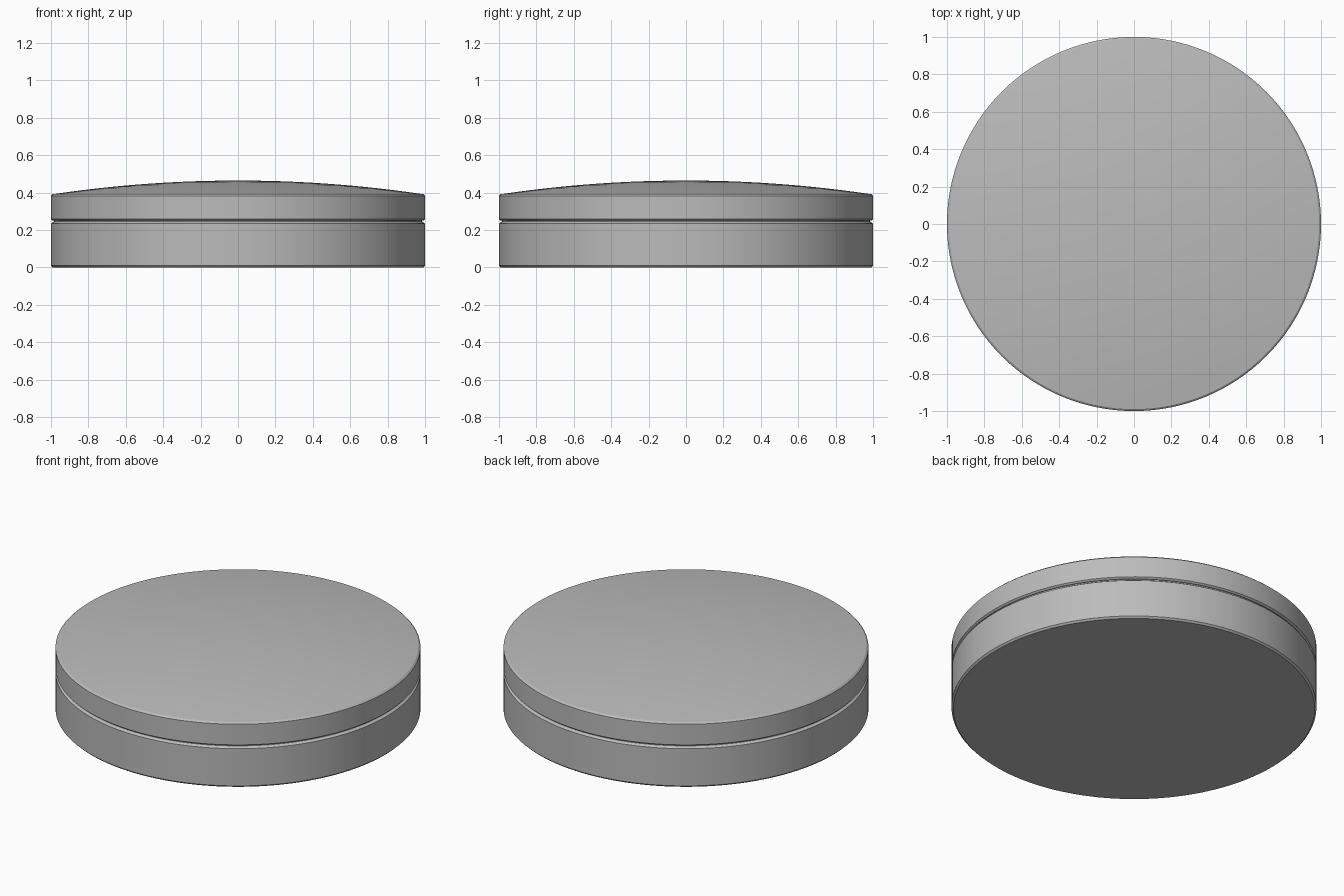
import bpy, bmesh, math
from mathutils import Matrix

cube = bpy.data.objects.get("Cube")
if cube:
    bpy.data.objects.remove(cube, do_unlink=True)

SEGMENTS = 128

metal = bpy.data.materials.new("plain grey")
metal.use_nodes = True
grey = (0.5, 0.5, 0.5, 1)
metal.diffuse_color = grey
metal.node_tree.nodes["Principled BSDF"].inputs["Base Color"].default_value = grey


def lathe(name, profile):
    """Spin a (radius, height) profile that starts and ends on the axis."""
    bm = bmesh.new()
    verts = [bm.verts.new((r, 0, z)) for r, z in profile]
    edges = [bm.edges.new(pair) for pair in zip(verts, verts[1:])]
    bmesh.ops.spin(bm, geom=verts + edges, cent=(0, 0, 0), axis=(0, 0, 1),
                   angle=math.tau, steps=SEGMENTS)
    bmesh.ops.remove_doubles(bm, verts=bm.verts, dist=0.0001)
    bmesh.ops.recalc_face_normals(bm, faces=bm.faces)
    mesh = bpy.data.meshes.new(name)
    bm.to_mesh(mesh)
    bm.free()
    mesh.materials.append(metal)
    obj = bpy.data.objects.new(name, mesh)
    bpy.context.collection.objects.link(obj)
    bpy.ops.object.select_all(action="DESELECT")
    obj.select_set(True)
    bpy.context.view_layer.objects.active = obj
    bpy.ops.object.shade_smooth_by_angle(angle=math.radians(30))
    return obj


# Round base with chamfered rims and the neck of the groove
lathe("base", [(0, 0), (0.99, 0), (1, 0.01), (1, 0.235), (0.985, 0.245),
               (0.985, 0.25), (0, 0.25)])

# Lid with a shallow domed top
RIM, RIM_Z, RISE, RINGS = 0.99, 0.392, 0.073, 12
dome = [(RIM * (1 - i / RINGS), RIM_Z + RISE * (1 - (1 - i / RINGS) ** 2))
        for i in range(RINGS + 1)]
lathe("lid", [(0, 0.25), (0.99, 0.25), (1, 0.258), (1, 0.383)] + dome)
